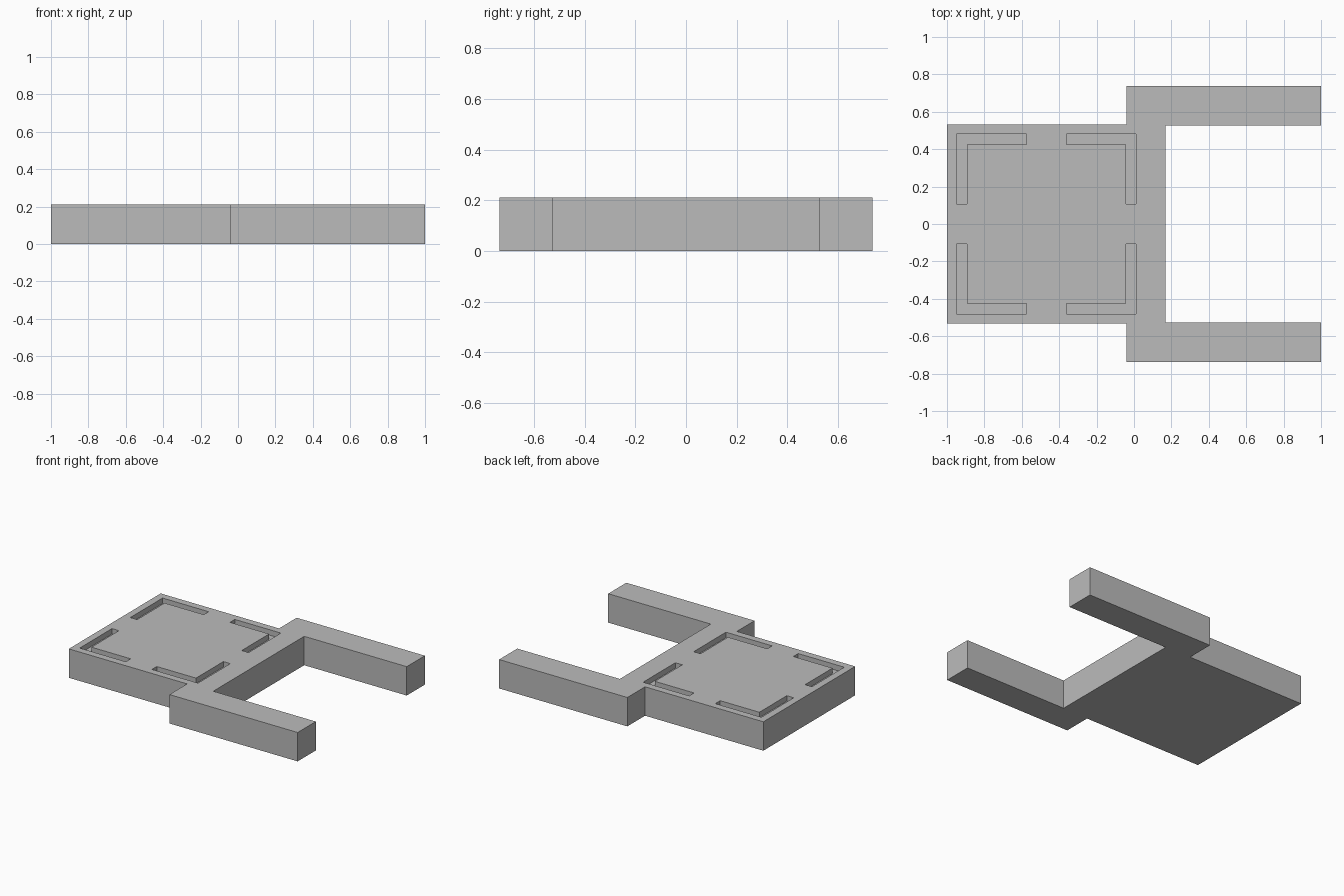
import bpy, bmesh

cube = bpy.data.objects.get("Cube")
if cube:
    bpy.data.objects.remove(cube, do_unlink=True)

HEIGHT = 0.212
GROOVE_DEPTH = 0.04
PAD_CENTRE = -0.468

grey = bpy.data.materials.new("plain_grey")
grey.use_nodes = True
colour = (0.5, 0.5, 0.5, 1)
grey.diffuse_color = colour
grey.node_tree.nodes["Principled BSDF"].inputs["Base Color"].default_value = colour


def add_prism(bm, outline, z0, z1):
    """Extrude a flat outline from z0 up to z1."""
    face = bm.faces.new([bm.verts.new((x, y, z0)) for x, y in outline])
    top = bmesh.ops.extrude_face_region(bm, geom=[face])["geom"]
    verts = [g for g in top if isinstance(g, bmesh.types.BMVert)]
    bmesh.ops.translate(bm, verts=verts, vec=(0, 0, z1 - z0))


def make_object(name, bm):
    bmesh.ops.recalc_face_normals(bm, faces=bm.faces[:])
    mesh = bpy.data.meshes.new(name)
    bm.to_mesh(mesh)
    bm.free()
    mesh.materials.append(grey)
    obj = bpy.data.objects.new(name, mesh)
    bpy.context.collection.objects.link(obj)
    return obj


# Forked body: square pad with a crossbar and two arms, mirrored about y
half = [(-1, 0.532), (-0.04, 0.532), (-0.04, 0.737),
        (1, 0.737), (1, 0.527), (0.168, 0.527)]
bm = bmesh.new()
add_prism(bm, half + [(x, -y) for x, y in reversed(half)], 0, HEIGHT)
body = make_object("forked_body", bm)

# L-shaped corner grooves cut into the top of the pad
outer, inner, tip = 0.48, 0.424, 0.106
corner = [(tip, outer), (outer, outer), (outer, tip),
          (inner, tip), (inner, inner), (tip, inner)]
bm = bmesh.new()
for sx in (-1, 1):
    for sy in (-1, 1):
        add_prism(bm, [(PAD_CENTRE + sx * x, sy * y) for x, y in corner],
                  HEIGHT - GROOVE_DEPTH, HEIGHT + 0.1)
cutter = make_object("groove_cutter", bm)
cutter.hide_render = True
cutter.hide_viewport = True

cut = body.modifiers.new("corner_grooves", "BOOLEAN")
cut.operation = "DIFFERENCE"
cut.solver = "EXACT"
cut.object = cutter
